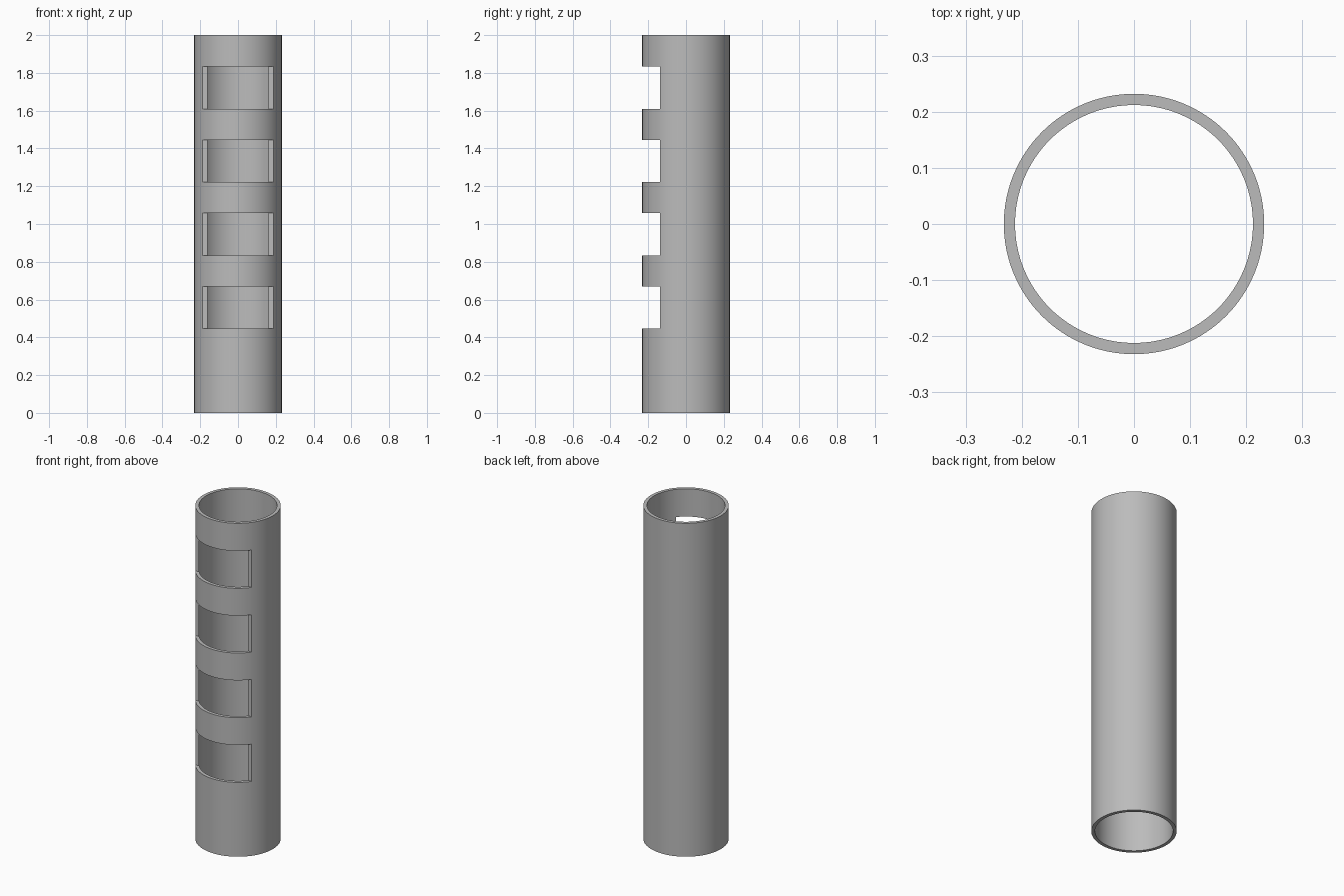
import bpy
import bmesh
import math
from mathutils import Matrix

OUTER, INNER, HEIGHT = 0.232, 0.212, 2.0
SEGMENTS = 128
SLOT_BACK = -0.137               # flat depth plane of the windows
SLOT_BOTTOM, SLOT_HEIGHT, SLOT_PITCH, SLOT_COUNT = 0.446, 0.224, 0.388, 4

cube = bpy.data.objects.get("Cube")
if cube:
    bpy.data.objects.remove(cube, do_unlink=True)

grey = bpy.data.materials.new("plain grey")
grey.use_nodes = True
colour = (0.5, 0.5, 0.5, 1)
grey.diffuse_color = colour
grey.node_tree.nodes["Principled BSDF"].inputs["Base Color"].default_value = colour


def add_object(name, bm):
    bmesh.ops.recalc_face_normals(bm, faces=bm.faces)
    mesh = bpy.data.meshes.new(name)
    bm.to_mesh(mesh)
    bm.free()
    obj = bpy.data.objects.new(name, mesh)
    mesh.materials.append(grey)
    bpy.context.collection.objects.link(obj)
    return obj


# Tube wall: a rectangular section revolved about z
bm = bmesh.new()
section = [(INNER, 0), (OUTER, 0), (OUTER, HEIGHT), (INNER, HEIGHT)]
verts = [bm.verts.new((r, 0, z)) for r, z in section]
edges = [bm.edges.new((verts[i], verts[i - 1])) for i in range(len(verts))]
bmesh.ops.spin(bm, geom=verts + edges, cent=(0, 0, 0), axis=(0, 0, 1),
               angle=math.tau, steps=SEGMENTS, use_merge=True)
bmesh.ops.remove_doubles(bm, verts=bm.verts, dist=0.0001)
tube = add_object("slotted_tube", bm)

# Window cutters: one evenly spaced stack of boxes through the front wall
bm = bmesh.new()
depth = 0.3
for i in range(SLOT_COUNT):
    z = SLOT_BOTTOM + SLOT_HEIGHT / 2 + i * SLOT_PITCH
    place = Matrix.Translation((0, SLOT_BACK - depth / 2, z))
    bmesh.ops.create_cube(bm, size=1,
                          matrix=place @ Matrix.Diagonal((1, depth, SLOT_HEIGHT, 1)))
cutter = add_object("window_cutter", bm)

cut = tube.modifiers.new("windows", "BOOLEAN")
cut.operation = "DIFFERENCE"
cut.solver = "EXACT"
cut.object = cutter
bpy.ops.object.select_all(action="DESELECT")
tube.select_set(True)
bpy.context.view_layer.objects.active = tube
bpy.ops.object.modifier_apply(modifier=cut.name)
bpy.data.objects.remove(cutter, do_unlink=True)

# Smooth round walls, crisp rims and window edges
bpy.ops.object.shade_smooth_by_angle(angle=math.radians(30))
